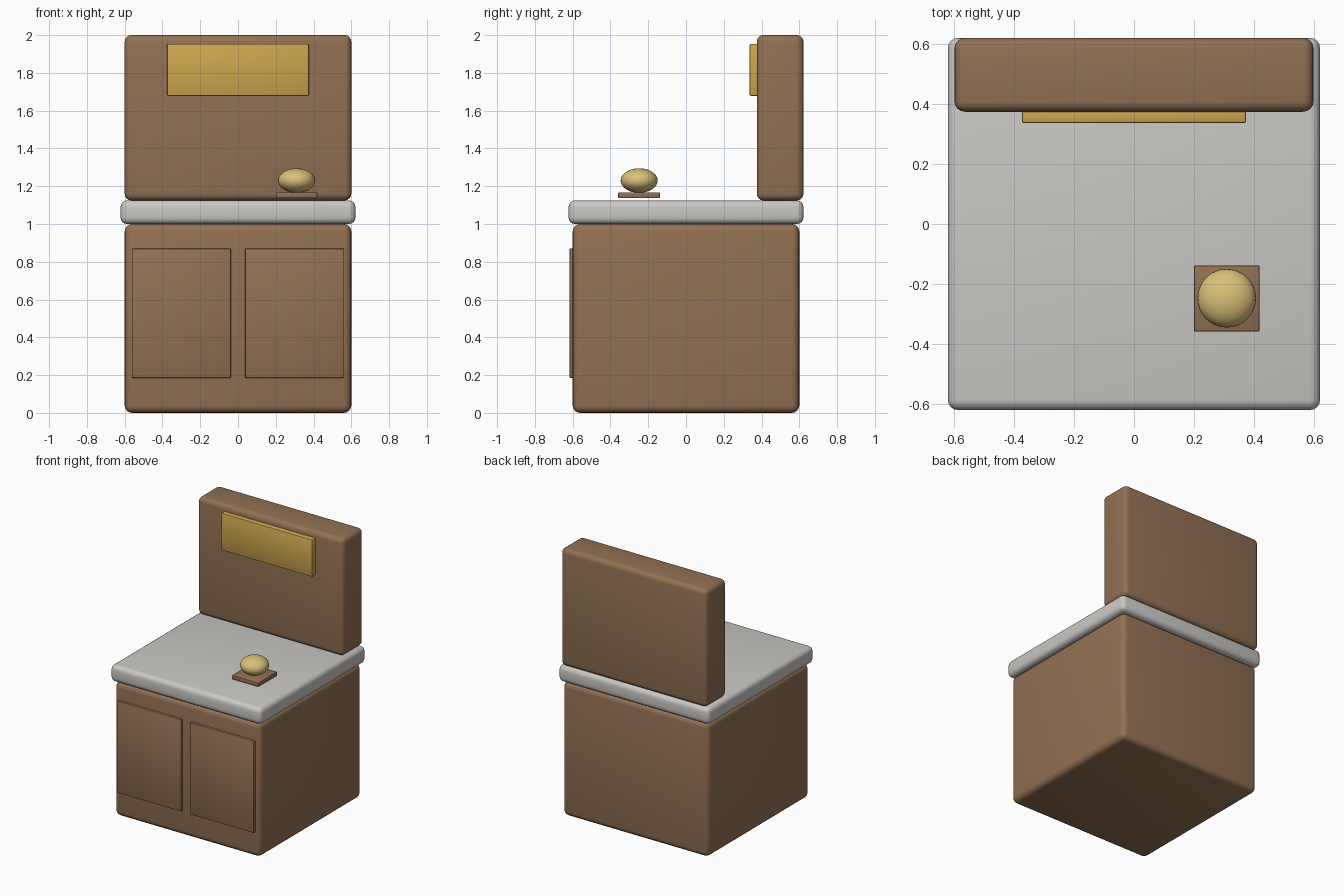
import bpy, math

if "Cube" in bpy.data.objects:
    bpy.data.objects.remove(bpy.data.objects["Cube"])


def material(name, rgb):
    m = bpy.data.materials.new(name)
    lin = [((c / 255 + 0.055) / 1.055) ** 2.4 for c in rgb]
    m.diffuse_color = (*lin, 1)
    m.use_nodes = True
    m.node_tree.nodes["Principled BSDF"].inputs["Base Color"].default_value = m.diffuse_color
    return m


WOOD = material("brown wood", (146, 113, 84))
STONE = material("pale grey stone", (202, 200, 196))
GOLD = material("gold", (205, 167, 78))
BRASS = material("pale brass", (217, 193, 120))


def box(name, x, y, z, mat, bevel, segments=4):
    """Rounded box from (min, max) ranges on each axis."""
    bpy.ops.mesh.primitive_cube_add(size=1)
    ob = bpy.context.object
    ob.name = name
    ob.location = [(a + b) / 2 for a, b in (x, y, z)]
    ob.scale = [b - a for a, b in (x, y, z)]
    bpy.ops.object.transform_apply(location=False, rotation=False, scale=True)
    mod = ob.modifiers.new("rounding", "BEVEL")
    mod.width = bevel
    mod.segments = segments
    bpy.ops.object.modifier_apply(modifier=mod.name)
    bpy.ops.object.shade_smooth_by_angle(angle=math.radians(35))
    ob.data.materials.append(mat)
    return ob


# Main body
box("cabinet", (-0.6, 0.6), (-0.6, 0.6), (0, 1.0), WOOD, 0.04)
box("countertop", (-0.622, 0.622), (-0.622, 0.622), (1.0, 1.125), STONE, 0.035)
box("back_panel", (-0.6, 0.6), (0.375, 0.622), (1.125, 2.0), WOOD, 0.035)
box("sign_plate", (-0.375, 0.375), (0.337, 0.385), (1.677, 1.954), GOLD, 0.008, 2)

# Pair of doors
for side, name in ((-1, "left_door"), (1, "right_door")):
    xs = sorted((side * 0.037, side * 0.562))
    box(name, xs, (-0.617, -0.59), (0.185, 0.87), WOOD, 0.006, 2)

# Bell on its small base
box("bell_base", (0.2, 0.42), (-0.36, -0.138), (1.137, 1.168), WOOD, 0.006, 2)
bpy.ops.mesh.primitive_uv_sphere_add(segments=32, ring_count=16, radius=1,
                                     location=(0.31, -0.248, 1.23))
bell = bpy.context.object
bell.name = "bell"
bell.scale = (0.098, 0.098, 0.065)
bpy.ops.object.transform_apply(location=False, rotation=False, scale=True)
bpy.ops.object.shade_smooth()
bell.data.materials.append(BRASS)
